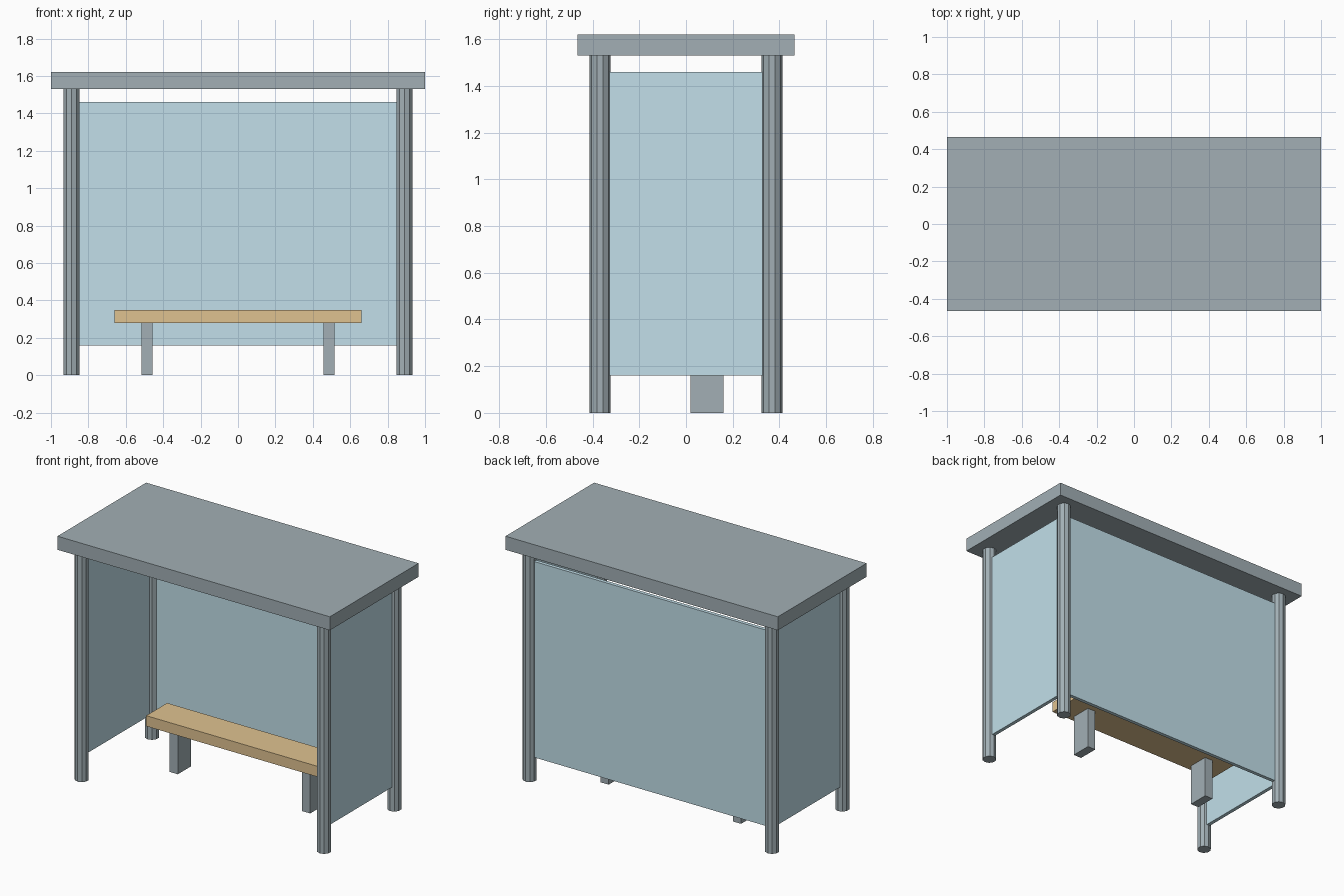
import bpy

if "Cube" in bpy.data.objects:
    bpy.data.objects.remove(bpy.data.objects["Cube"])


def material(name, color):
    m = bpy.data.materials.new(name)
    m.diffuse_color = (*color, 1)
    m.use_nodes = True
    m.node_tree.nodes["Principled BSDF"].inputs["Base Color"].default_value = m.diffuse_color
    return m


STEEL = material("steel", (0.36, 0.43, 0.46))
GLASS = material("glass", (0.54, 0.74, 0.82))
WOOD = material("wood", (0.74, 0.54, 0.28))


def box(name, center, size, mat):
    bpy.ops.mesh.primitive_cube_add(size=1, location=center)
    ob = bpy.context.object
    ob.name = name
    ob.scale = size
    bpy.ops.object.transform_apply(location=False, rotation=False, scale=True)
    ob.data.materials.append(mat)
    return ob


def post(name, x, y):
    bpy.ops.mesh.primitive_cylinder_add(vertices=10, radius=0.044, depth=1.53,
                                        location=(x, y, 0.765))
    ob = bpy.context.object
    ob.name = name
    ob.data.materials.append(STEEL)


POST_X, POST_Y = 0.89, 0.368
THICK = 0.024

# Flat roof slab
box("roof", (0, 0, 1.575), (2.0, 0.93, 0.09), STEEL)

# Back glass panel, set between the rear posts
box("back_panel", (0, POST_Y, 0.81), (2 * POST_X - 0.04, THICK, 1.3), GLASS)

for side, s in (("left", -1), ("right", 1)):
    # Corner posts
    post(f"front_post_{side}", s * POST_X, -POST_Y)
    post(f"back_post_{side}", s * POST_X, POST_Y)
    # Side glass panels
    box(f"side_panel_{side}", (s * POST_X, 0, 0.81),
        (THICK, 2 * POST_Y - 0.04, 1.3), GLASS)
    # Bench legs
    box(f"bench_leg_{side}", (s * 0.486, 0.09, 0.14), (0.06, 0.14, 0.28), STEEL)

# Bench seat
box("bench_seat", (0, 0.09, 0.315), (1.32, 0.22, 0.07), WOOD)
